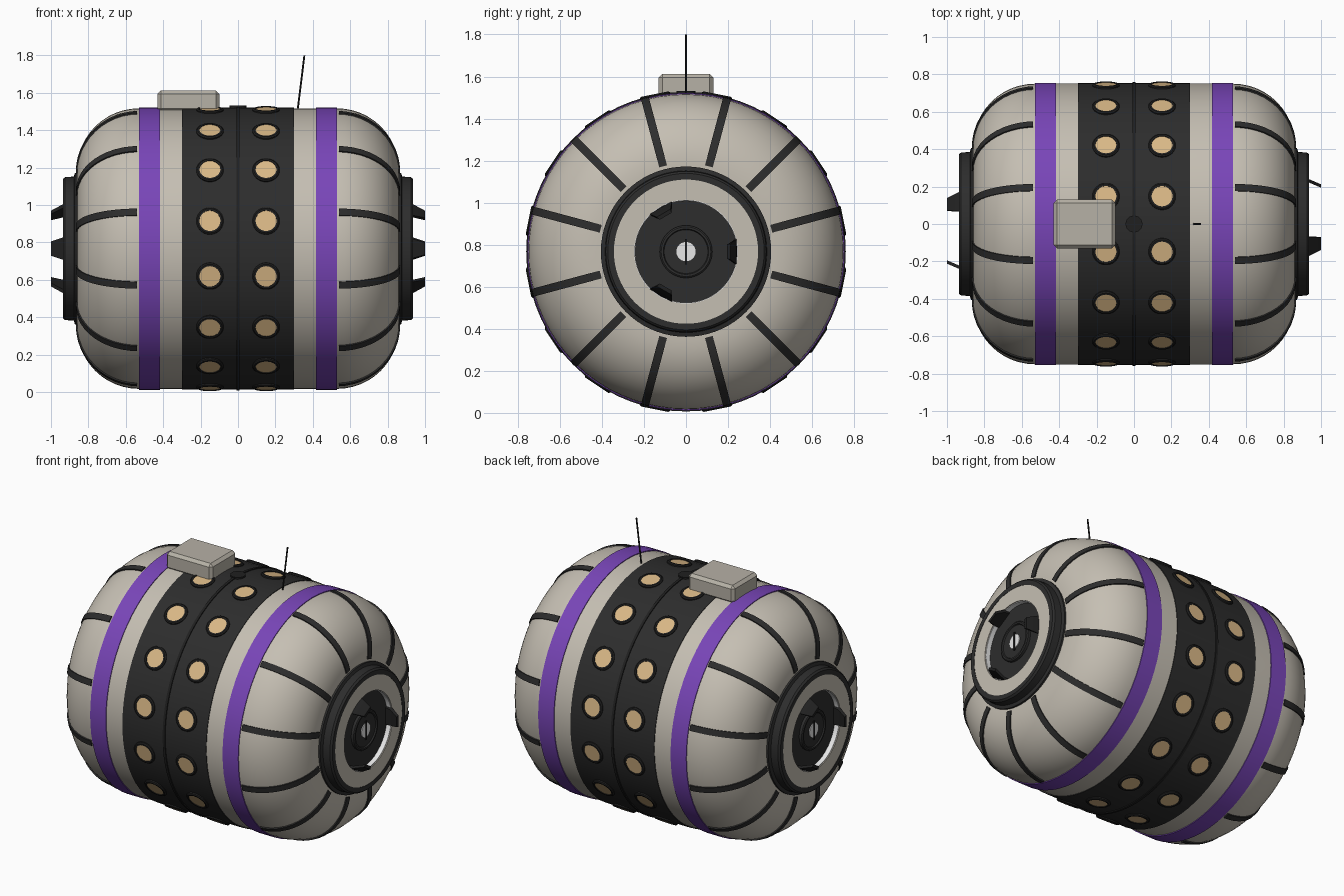
import bpy, bmesh
from math import radians, pi, sin, cos
from mathutils import Matrix, Vector

if bpy.data.objects.get("Cube"):
    bpy.data.objects.remove(bpy.data.objects["Cube"])

R, ZC = 0.75, 0.767            # barrel radius and axis height
CENTRE = Matrix.Translation((0, 0, ZC))
ENDS = [CENTRE, CENTRE @ Matrix.Rotation(pi, 4, 'Z')]


def material(name, rgb, rough=0.6):
    m = bpy.data.materials.new(name)
    m.use_nodes = True
    m.diffuse_color = (*rgb, 1)
    bsdf = m.node_tree.nodes["Principled BSDF"]
    bsdf.inputs["Base Color"].default_value = (*rgb, 1)
    bsdf.inputs["Roughness"].default_value = rough
    return m


SHELL = material("warm grey shell", (0.56, 0.52, 0.45))
CASE = material("grey casing", (0.47, 0.44, 0.38))
DARK = material("charcoal", (0.026, 0.026, 0.026))
BLACK = material("black trim", (0.014, 0.014, 0.014))
PURPLE = material("purple", (0.19, 0.06, 0.48))
TAN = material("tan lamp", (0.70, 0.48, 0.24))
WHITE = material("white glow", (1, 1, 1))


def finish(name, bm, mat, places=(CENTRE,)):
    """Repeat the geometry at every placement and make one object of it."""
    bmesh.ops.recalc_face_normals(bm, faces=bm.faces)
    part = bpy.data.meshes.new(name + "_part")
    bm.to_mesh(part)
    bm.free()
    out = bmesh.new()
    for place in places:
        start = len(out.verts)
        out.from_mesh(part)
        out.verts.ensure_lookup_table()
        bmesh.ops.transform(out, matrix=place, verts=out.verts[start:])
    mesh = bpy.data.meshes.new(name)
    out.to_mesh(mesh)
    out.free()
    bpy.data.meshes.remove(part)
    mesh.materials.append(mat)
    obj = bpy.data.objects.new(name, mesh)
    bpy.context.collection.objects.link(obj)
    bpy.ops.object.select_all(action='DESELECT')
    obj.select_set(True)
    bpy.context.view_layer.objects.active = obj
    bpy.ops.object.shade_smooth_by_angle(angle=radians(35))
    return obj


def lathe(name, profile, mat, places=(CENTRE,), steps=72, closed=False):
    """Turn (x, radius) points around the x axis."""
    bm = bmesh.new()
    verts = [bm.verts.new((x, 0, r)) for x, r in profile]
    edges = [bm.edges.new(p) for p in zip(verts, verts[1:])]
    if closed:
        edges.append(bm.edges.new((verts[-1], verts[0])))
    bmesh.ops.spin(bm, geom=verts + edges, cent=(0, 0, 0), axis=(1, 0, 0),
                   angle=2 * pi, steps=steps)
    bmesh.ops.remove_doubles(bm, verts=bm.verts, dist=1e-5)
    return finish(name, bm, mat, places)


def band(name, x0, x1, r0, r1, mat, places=(CENTRE,), steps=72):
    return lathe(name, [(x0, r0), (x0, r1), (x1, r1), (x1, r0)], mat,
                 places, steps, closed=True)


def disc(name, x0, x1, r, mat, places=(CENTRE,), steps=40):
    return lathe(name, [(x0, 0), (x0, r), (x1, r), (x1, 0)], mat, places, steps)


def sections(name, rings, mat, places):
    """Join four-cornered cross-sections into a capped bar."""
    bm = bmesh.new()
    loops = [[bm.verts.new(c) for c in ring] for ring in rings]
    for a, b in zip(loops, loops[1:]):
        for i in range(4):
            j = (i + 1) % 4
            bm.faces.new((a[i], a[j], b[j], b[i]))
    bm.faces.new(loops[0])
    bm.faces.new(loops[-1])
    return finish(name, bm, mat, places)


def dome(lift, count=12):
    """Rounded shoulder of the barrel as (x, radius) points."""
    q = 0.33 + lift
    return [(0.53 + q * sin(t), 0.42 + q * cos(t))
            for t in (pi / 2 * i / count for i in range(count + 1))]


# Barrel shell with rounded shoulders
half = dome(0) + [(0.86, 0)]
lathe("barrel_shell", [(-x, r) for x, r in reversed(half)] + half, SHELL)

# Seam bars over both shoulders
rings = []
for (xo, ro), (xi, ri) in zip(dome(0.007), dome(-0.02)):
    xo, xi = max(xo, 0.54), max(xi, 0.54)
    w = 0.019
    rings.append([(xo, -w, ro), (xo, w, ro), (xi, w, ri), (xi, -w, ri)])
spokes = [e @ Matrix.Rotation(radians(15 + 30 * k), 4, 'X')
          for e in ENDS for k in range(12)]
sections("shoulder_seams", rings, DARK, spokes)

# Bands around the barrel
band("purple_bands", 0.418, 0.53, 0.70, R + 0.005, PURPLE, ENDS)
band("lamp_belt", -0.30, 0.30, 0.70, R + 0.004, DARK)
band("belt_ridge", -0.008, 0.008, 0.70, R + 0.010, BLACK)

# Two rows of round lamps
lamps = [CENTRE @ Matrix.Translation((x, 0, 0))
         @ Matrix.Rotation(radians(11.25 + 22.5 * k), 4, 'X')
         @ Matrix.Rotation(-pi / 2, 4, 'Y') @ Matrix.Translation((R, 0, 0))
         for x in (-0.15, 0.15) for k in range(16)]
lathe("lamp_rims", [(-0.02, 0.073), (0.008, 0.073), (0.014, 0.066),
                    (0.014, 0.056), (-0.02, 0.056)], BLACK, lamps, 24, True)
disc("lamp_lenses", -0.02, 0.010, 0.058, TAN, lamps, 24)

# End hubs: stepped collar, pale ring and recessed socket
lathe("hub_collars", [(0.84, 0.405), (0.872, 0.405), (0.878, 0.385),
                      (0.925, 0.382), (0.936, 0.372), (0.936, 0.343),
                      (0.84, 0.343)], DARK, ENDS, closed=True)
band("hub_rings", 0.85, 0.934, 0.247, 0.345, SHELL, ENDS)
band("hub_glow_liners", 0.88, 0.928, 0.243, 0.248, WHITE, ENDS)
disc("hub_sockets", 0.85, 0.898, 0.243, DARK, ENDS)
lathe("hub_bosses", [(0.89, 0.125), (0.915, 0.125), (0.92, 0.118),
                     (0.92, 0.108), (0.912, 0.104), (0.912, 0)], DARK, ENDS)
disc("hub_eyes", 0.90, 0.917, 0.046, WHITE, ENDS)
w, h = 0.005, 0.06
sections("eye_slots", [[(x, -w, -h), (x, w, -h), (x, w, h), (x, -w, h)]
                       for x in (0.905, 0.921)], BLACK, ENDS)

# Three tapered claws on each hub
claws = [e @ Matrix.Rotation(2 * pi * k / 3, 4, 'X') for e in ENDS for k in range(3)]
sections("hub_claws",
         [[(x, r, -w), (x, r, w), (x, r - 0.018, w * 0.85), (x, r - 0.018, -w * 0.85)]
          for x, r, w in ((0.88, 0.247, 0.066), (0.935, 0.24, 0.06), (1.0, 0.212, 0.038))],
         BLACK, claws)

# Small button on top of the belt
up = CENTRE @ Matrix.Rotation(-pi / 2, 4, 'Y')
disc("top_button", R - 0.02, R + 0.014, 0.045, BLACK, [up], 24)

# Equipment box on top
bm = bmesh.new()
bmesh.ops.create_cube(bm, size=1)
bmesh.ops.scale(bm, vec=(0.33, 0.26, 0.115), verts=bm.verts)
box = finish("equipment_box", bm, CASE, [Matrix.Translation((-0.265, 0, 1.555))])
bevel = box.modifiers.new("chamfer", 'BEVEL')
bevel.width = 0.018
bevel.segments = 1
box.data.shade_flat()

# Whip aerial
foot, tip = Vector((0.318, 0, 1.50)), Vector((0.355, 0, 1.80))
aim = (tip - foot).to_track_quat('X', 'Z').to_matrix().to_4x4()
disc("aerial", 0, (tip - foot).length, 0.005, BLACK,
     [Matrix.Translation(foot) @ aim], 8)
